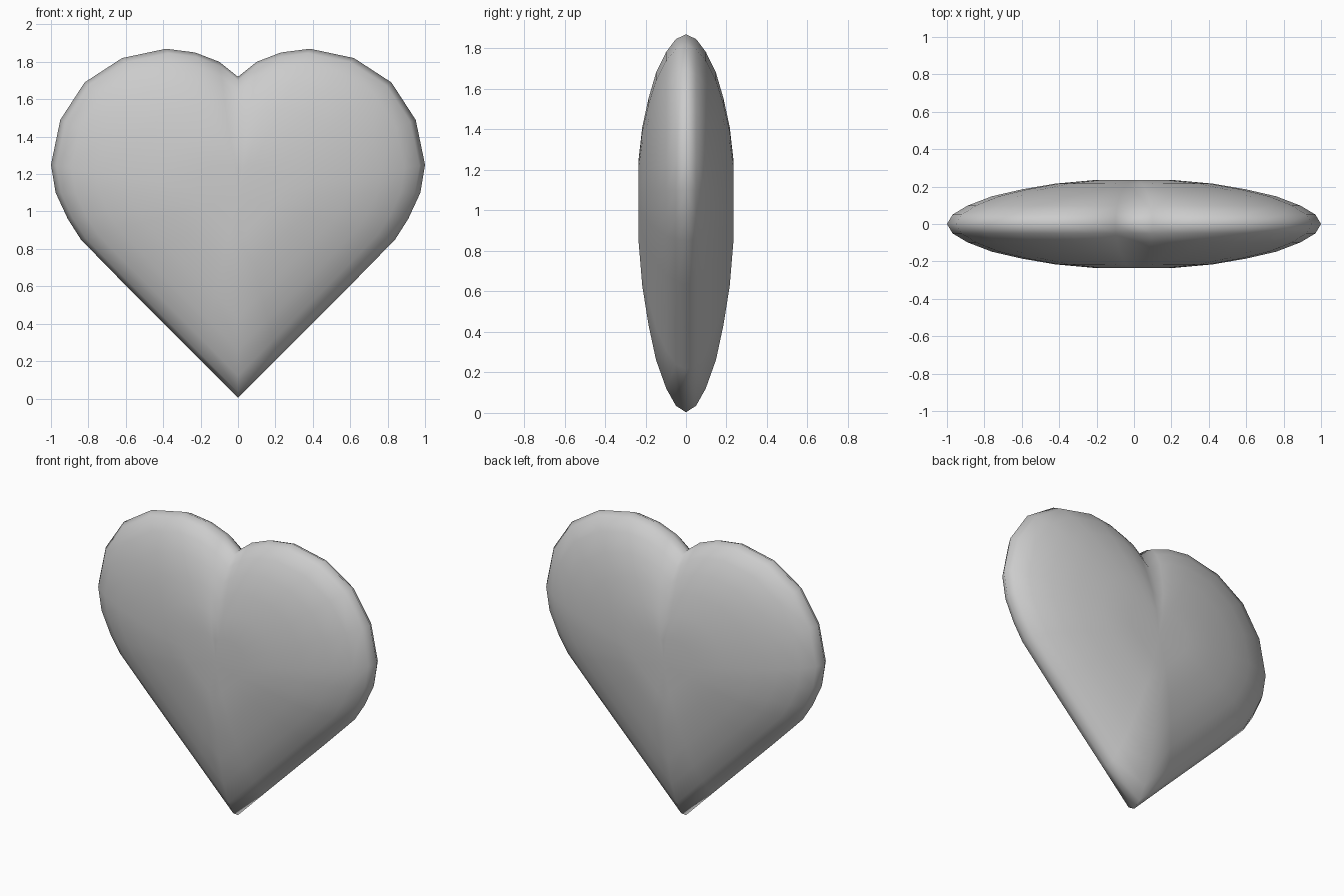
import bpy, bmesh

if "Cube" in bpy.data.objects:
    bpy.data.objects.remove(bpy.data.objects["Cube"])

# Right half of the heart outline (x, z), notch to tip
half = [(0, 1.72), (0.10, 1.80), (0.23, 1.85), (0.385, 1.87), (0.62, 1.82),
        (0.82, 1.69), (0.95, 1.49), (1.0, 1.25), (0.975, 1.10), (0.91, 0.96),
        (0.84, 0.85), (0.63, 0.635), (0.42, 0.425), (0.21, 0.215), (0, 0.003)]
outline = half + [(-x, z) for x, z in half[-2:0:-1]]

# Puffed cross-section: ring scale toward the middle, half thickness
profile = [(0.97, 0.05), (0.89, 0.098), (0.76, 0.148), (0.60, 0.185),
           (0.42, 0.216), (0.22, 0.234)]
CENTRE_Z, CENTRE_Y = 1.08, 0.229

bm = bmesh.new()


def ring(scale, y):
    return [bm.verts.new((x * scale, y, CENTRE_Z + (z - CENTRE_Z) * scale))
            for x, z in outline]


# Shared rim, then a puffed shell on each side
rim = ring(1, 0)
n = len(rim)
for side in (-1, 1):
    prev = rim
    for scale, y in profile:
        cur = ring(scale, side * y)
        for i in range(n):
            j = (i + 1) % n
            bm.faces.new((prev[i], prev[j], cur[j], cur[i]))
        prev = cur
    pole = bm.verts.new((0, side * CENTRE_Y, CENTRE_Z))
    for i in range(n):
        bm.faces.new((prev[i], prev[(i + 1) % n], pole))

bmesh.ops.recalc_face_normals(bm, faces=bm.faces)
for f in bm.faces:
    f.smooth = True

mesh = bpy.data.meshes.new("heart")
bm.to_mesh(mesh)
bm.free()
heart = bpy.data.objects.new("heart", mesh)
bpy.context.collection.objects.link(heart)
